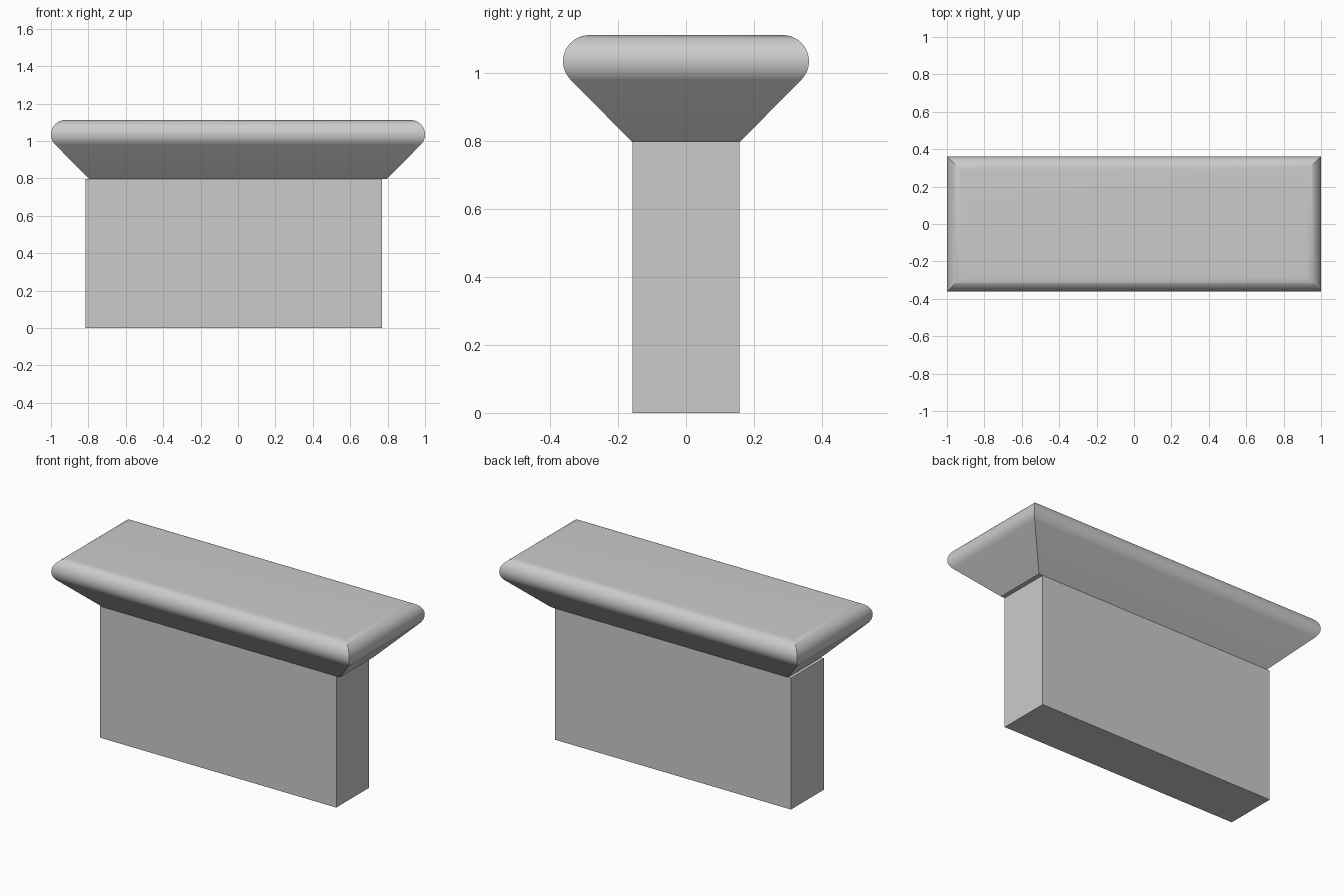
import bpy, bmesh, math

cube = bpy.data.objects.get("Cube")
if cube:
    bpy.data.objects.remove(cube, do_unlink=True)

grey = bpy.data.materials.new("light_grey")
grey.use_nodes = True
colour = (0.6, 0.6, 0.6, 1)
grey.diffuse_color = colour
grey.node_tree.nodes["Principled BSDF"].inputs["Base Color"].default_value = colour


def add_object(name, bm):
    bmesh.ops.recalc_face_normals(bm, faces=bm.faces)
    mesh = bpy.data.meshes.new(name)
    bm.to_mesh(mesh)
    bm.free()
    mesh.materials.append(grey)
    obj = bpy.data.objects.new(name, mesh)
    bpy.context.collection.objects.link(obj)
    return obj


def stacked_rings(sections):
    """Loft rectangles (x0, x1, half_depth, z) and close both ends."""
    bm = bmesh.new()
    rings = [[bm.verts.new(p) for p in
              ((x0, -d, z), (x1, -d, z), (x1, d, z), (x0, d, z))]
             for x0, x1, d, z in sections]
    for low, high in zip(rings, rings[1:]):
        for i in range(4):
            j = (i + 1) % 4
            bm.faces.new((low[i], low[j], high[j], high[i]))
    bm.faces.new(rings[0])
    bm.faces.new(rings[-1])
    return bm


# Wall block, set slightly off centre under the cap
JOINT = 0.797
add_object("wall_block", stacked_rings(
    [(-0.815, 0.77, 0.158, 0), (-0.815, 0.77, 0.158, JOINT)]))

# Coping cap: 45 degree underside running into a rounded mitred edge
HALF_X, HALF_Y, RADIUS, CENTRE_Z = 1.0, 0.362, 0.077, 1.035
STEPS = 20
profile = [(0.204, JOINT)]
for i in range(STEPS + 1):
    a = math.radians(-45 + 135 * i / STEPS)
    profile.append((RADIUS * (1 - math.cos(a)), CENTRE_Z + RADIUS * math.sin(a)))
cap = add_object("coping_cap", stacked_rings(
    [(inset - HALF_X, HALF_X - inset, HALF_Y - inset, z) for inset, z in profile]))

bpy.ops.object.select_all(action="DESELECT")
cap.select_set(True)
bpy.context.view_layer.objects.active = cap
bpy.ops.object.shade_smooth_by_angle(angle=math.radians(30))
